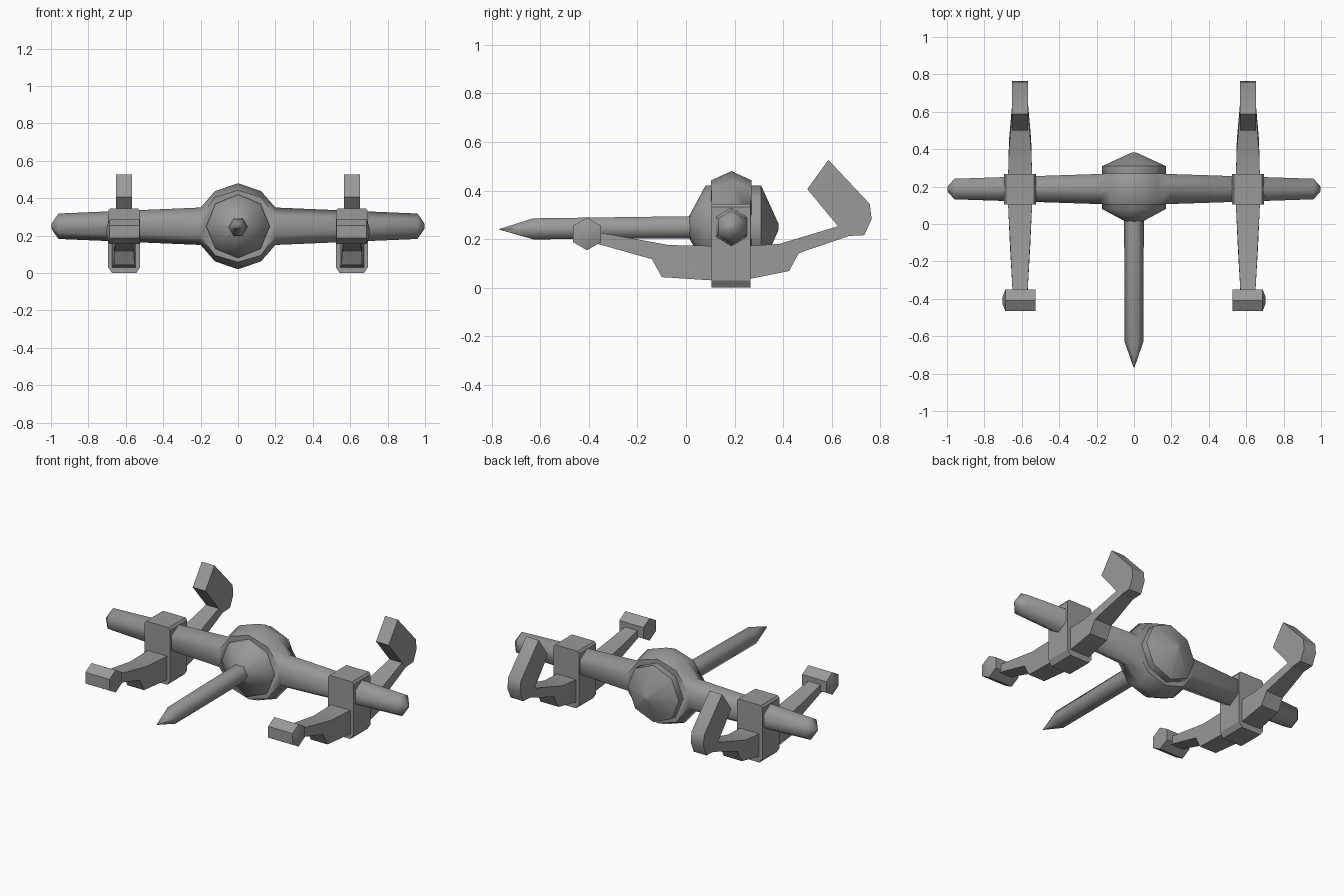
import bpy, bmesh, math
from mathutils import Vector

if "Cube" in bpy.data.objects:
    bpy.data.objects.remove(bpy.data.objects["Cube"], do_unlink=True)

GREY = (0.32, 0.32, 0.32, 1.0)
grey = bpy.data.materials.new("plain grey")
grey.diffuse_color = GREY
grey.use_nodes = True
grey.node_tree.nodes["Principled BSDF"].inputs["Base Color"].default_value = GREY


def loft(name, sections, angle):
    """Skin a list of equal-length point rings and cap both ends."""
    bm = bmesh.new()
    rings = [[bm.verts.new(p) for p in ring] for ring in sections]
    n = len(rings[0])
    for a, b in zip(rings, rings[1:]):
        for i in range(n):
            j = (i + 1) % n
            bm.faces.new((a[i], a[j], b[j], b[i]))
    bm.faces.new(rings[0])
    bm.faces.new(rings[-1])
    bmesh.ops.remove_doubles(bm, verts=bm.verts, dist=1e-5)
    bmesh.ops.recalc_face_normals(bm, faces=bm.faces)
    mesh = bpy.data.meshes.new(name)
    bm.to_mesh(mesh)
    bm.free()
    mesh.materials.append(grey)
    obj = bpy.data.objects.new(name, mesh)
    bpy.context.collection.objects.link(obj)
    bpy.ops.object.select_all(action='DESELECT')
    obj.select_set(True)
    bpy.context.view_layer.objects.active = obj
    bpy.ops.object.shade_smooth_by_angle(angle=math.radians(angle))
    return obj


def ring_y(y, z, r, n):
    """Regular ring around the y axis with a corner on +x."""
    return [(r * math.cos(math.tau * i / n), y, z + r * math.sin(math.tau * i / n))
            for i in range(n)]


def hex_x(x, y, z, top, half, shoulder):
    """Six-sided ring around the x axis with corners up and down."""
    return [(x, y + a, z + b) for a, b in
            ((0, top), (half, shoulder), (half, -shoulder),
             (0, -top), (-half, -shoulder), (-half, shoulder))]


# Cross beam with a tall swollen middle: x, top, half depth, shoulder
half_beam = [(0.123, 0.188, 0.083, 0.155), (0.20, 0.10, 0.080, 0.052),
             (0.96, 0.068, 0.055, 0.034), (0.998, 0.012, 0.012, 0.006)]
beam = [(-x, a, b, c) for x, a, b, c in reversed(half_beam)]
beam += [(0, 0.23, 0.083, 0.192)] + half_beam
loft("cross_beam", [hex_x(x, 0.187, 0.25, a, b, c) for x, a, b, c in beam], 62)

# Central hub, a capped eight-sided drum
loft("hub", [ring_y(y, 0.25, r, 8) for y, r in
             ((-0.005, 0.012), (0.08, 0.17), (0.31, 0.17), (0.382, 0.012))], 62)

# Pointed nose rod
loft("nose_rod", [ring_y(y, z, r, 6) for y, z, r in
                  ((0.08, 0.249, 0.053), (-0.63, 0.242, 0.050),
                   (-0.768, 0.240, 0.002))], 62)

# Arm outline: y, z, half width
ARM = [(-0.40, 0.235, 0.038), (-0.07, 0.175, 0.055), (0.10, 0.172, 0.064),
       (0.26, 0.172, 0.064), (0.385, 0.18, 0.060), (0.645, 0.258, 0.040),
       (0.67, 0.212, 0.040), (0.465, 0.142, 0.058), (0.425, 0.068, 0.060),
       (0.26, 0.035, 0.064), (0.10, 0.030, 0.064), (-0.10, 0.043, 0.055),
       (-0.14, 0.117, 0.053), (-0.40, 0.190, 0.038)]
PADDLE = [(0.587, 0.526), (0.50, 0.406), (0.66, 0.212),
          (0.735, 0.216), (0.765, 0.282), (0.758, 0.344)]
# Clamp outline: x offset, z
CLAMP = [(-0.065, 0.0), (0.065, 0.0), (0.085, 0.03), (0.085, 0.332),
         (0.075, 0.345), (-0.075, 0.345), (-0.085, 0.332), (-0.085, 0.03)]
CX = 0.609

for side, s in (("left", 1), ("right", -1)):
    # Clamp block round the beam
    loft(side + "_clamp",
         [[(s * (CX + x), y, z) for x, z in CLAMP] for y in (0.105, 0.266)], 30)

    # Cradle arm, built in strips so that it narrows to both ends
    top, bottom = ARM[:7], ARM[7:][::-1]
    pairs = list(zip(top[:6], bottom[:6])) + [(ARM[5], ARM[6])]
    pairs = [(ARM[0], ARM[13]), (ARM[1], ARM[12]), (ARM[1], ARM[11]),
             (ARM[2], ARM[10]), (ARM[3], ARM[9]), (ARM[4], ARM[8]),
             (ARM[4], ARM[7]), (ARM[5], ARM[6])]
    loft(side + "_arm",
         [[(s * (CX - t[2]), t[0], t[1]), (s * (CX + t[2]), t[0], t[1]),
           (s * (CX + b[2]), b[0], b[1]), (s * (CX - b[2]), b[0], b[1])]
          for t, b in pairs], 30)

    # Front foot, a short six-sided peg with a domed outer end
    loft(side + "_front_foot",
         [hex_x(s * x, -0.408, 0.221, r, r * 0.87, r * 0.5)
          for x, r in ((0.527, 0.067), (0.688, 0.067), (0.702, 0.024))], 30)

    # Rear paddle
    loft(side + "_rear_paddle",
         [[(s * (CX + dx), y, z) for y, z in PADDLE] for dx in (-0.042, 0.042)], 50)
